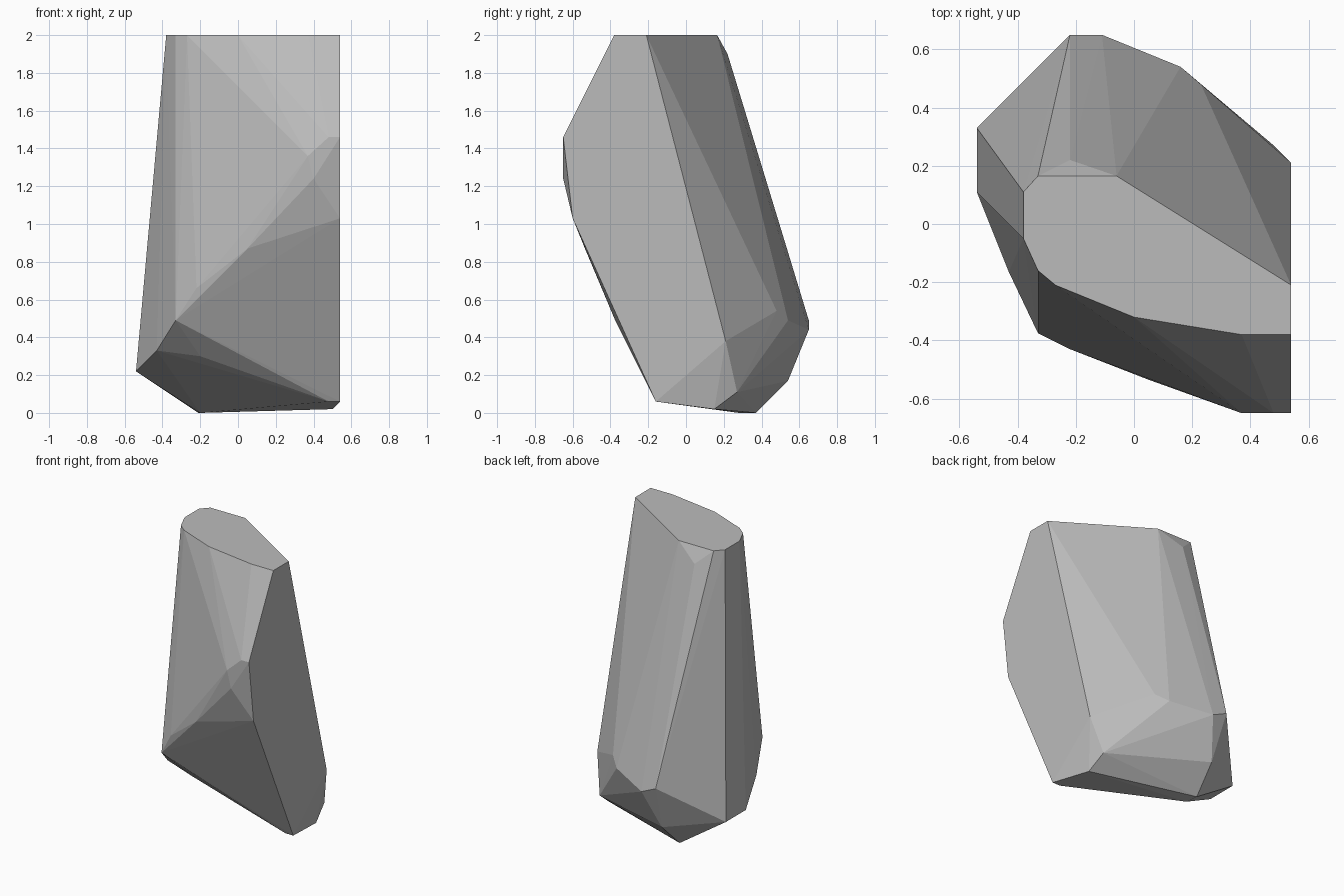
import bpy, bmesh

cube = bpy.data.objects.get("Cube")
if cube:
    bpy.data.objects.remove(cube, do_unlink=True)

# Stone colour
stone = bpy.data.materials.new("stone_grey")
stone.use_nodes = True
grey = (0.5, 0.5, 0.5, 1)
stone.diffuse_color = grey
stone.node_tree.nodes["Principled BSDF"].inputs["Base Color"].default_value = grey

# Flat cut top, as a plan outline
top = [(-.38, .11), (-.33, .165), (-.06, .165), (.54, -.21), (.54, -.38),
       (.37, -.38), (0, -.32), (-.27, -.21), (-.33, -.16), (-.38, -.05)]
# Flat cut side, as (y, z) corners
side = [(.21, .38), (-.16, .06), (-.6, 1.03), (-.65, 1.46)]
# Chipped corners of the front, the far side, the back and the base
front = [(.48, -.65, 1.46), (.37, -.65, 1.36), (.4, -.65, 1.24), (.05, -.535, .87),
         (-.22, -.43, .66), (-.33, -.375, .49), (-.2, -.22, .3), (.48, -.16, .06)]
flank = [(-.43, -.165, .33), (-.54, .11, .22), (-.54, .33, .22)]
back = [(-.22, .22, 1.9), (-.22, .65, .49), (-.11, .65, .44), (.16, .54, .49),
        (.23, .48, .54), (-.19, .54, .17)]
base = [(.48, .27, .11), (.5, .15, .02), (-.21, .37, 0), (-.2, .28, 0)]

corners = [(x, y, 2) for x, y in top] + [(.54, y, z) for y, z in side]
corners += front + flank + back + base

# Wrap the corners into one faceted rock
bm = bmesh.new()
for co in corners:
    bm.verts.new(co)
hull = bmesh.ops.convex_hull(bm, input=bm.verts)
loose = {v for v in hull["geom_interior"] + hull["geom_unused"]
         if isinstance(v, bmesh.types.BMVert) and not v.link_faces}
bmesh.ops.delete(bm, geom=list(loose), context="VERTS")
bmesh.ops.dissolve_limit(bm, angle_limit=0.01, verts=bm.verts, edges=bm.edges)
bmesh.ops.recalc_face_normals(bm, faces=bm.faces)
mesh = bpy.data.meshes.new("rock")
bm.to_mesh(mesh)
bm.free()
mesh.materials.append(stone)
rock = bpy.data.objects.new("rock", mesh)
bpy.context.collection.objects.link(rock)
